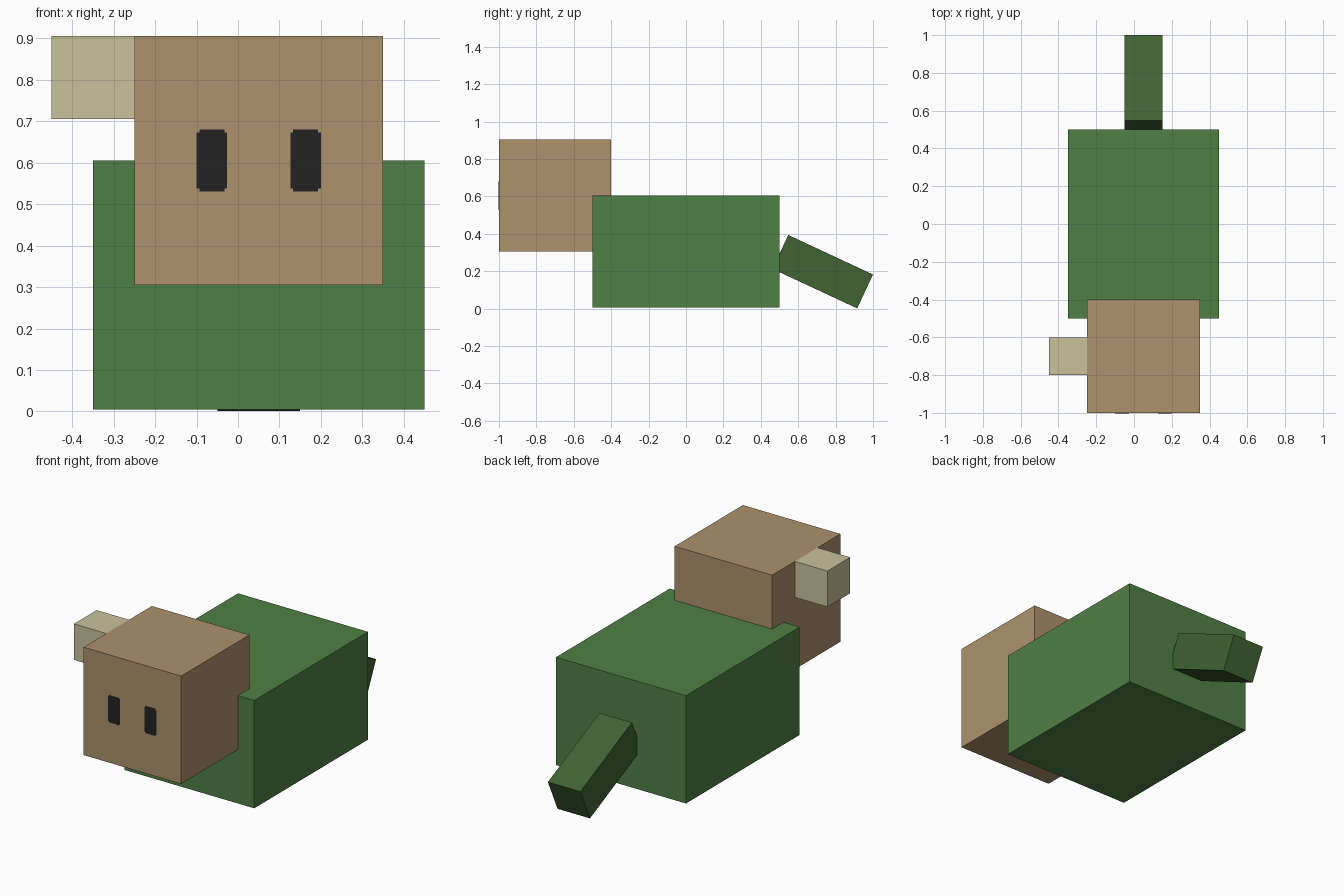
import bpy, bmesh, math
from mathutils import Matrix

if "Cube" in bpy.data.objects:
    bpy.data.objects.remove(bpy.data.objects["Cube"])


def material(name, r, g, b):
    def lin(c):
        c /= 255
        return c / 12.92 if c <= 0.04045 else ((c + 0.055) / 1.055) ** 2.4
    m = bpy.data.materials.new(name)
    m.diffuse_color = (lin(r), lin(g), lin(b), 1)
    m.use_nodes = True
    m.node_tree.nodes["Principled BSDF"].inputs["Base Color"].default_value = m.diffuse_color
    return m


def finish(name, bm, mat, loc, tilt=0):
    bmesh.ops.recalc_face_normals(bm, faces=bm.faces)
    mesh = bpy.data.meshes.new(name)
    bm.to_mesh(mesh)
    bm.free()
    mesh.materials.append(mat)
    ob = bpy.data.objects.new(name, mesh)
    ob.location = loc
    ob.rotation_euler.x = math.radians(tilt)
    bpy.context.collection.objects.link(ob)
    return ob


def box(name, size, loc, mat, tilt=0):
    bm = bmesh.new()
    bmesh.ops.create_cube(bm, size=1, matrix=Matrix.Diagonal((*size, 1)))
    return finish(name, bm, mat, loc, tilt)


def eye(name, x, mat):
    # Thin upright plate with stepped corners
    w, h, n = 0.037, 0.075, 0.007
    quarter = [(w, h - n), (w - n, h - n), (w - n, h)]
    outline = (quarter + [(-a, b) for a, b in reversed(quarter)]
               + [(-a, -b) for a, b in quarter]
               + [(a, -b) for a, b in reversed(quarter)])
    bm = bmesh.new()
    face = bm.faces.new([bm.verts.new((a, 0, b)) for a, b in outline])
    ext = bmesh.ops.extrude_face_region(bm, geom=[face])
    verts = [v for v in ext["geom"] if isinstance(v, bmesh.types.BMVert)]
    bmesh.ops.translate(bm, verts=verts, vec=(0, -0.003, 0))
    return finish(name, bm, mat, (x, -0.999, 0.605))


green = material("leaf green", 80, 128, 69)
dark_green = material("dark green", 64, 99, 52)
tan = material("tan", 173, 146, 108)
cream = material("pale cream", 202, 194, 156)
black = material("eye black", 34, 34, 34)

CX = 0.05  # centre line of the body

# Body and head
box("body", (0.8, 1.0, 0.6), (CX, 0, 0.305), green)
box("head", (0.6, 0.6, 0.6), (CX, -0.7, 0.605), tan)

# Single ear on one side of the head
box("ear", (0.2, 0.2, 0.2), (-0.35, -0.7, 0.805), cream)

# Drooping tail
box("tail", (0.2, 0.5, 0.2), (CX, 0.731, 0.197), dark_green, -25)

# Eyes
for side, label in ((-1, "left"), (1, "right")):
    eye(label + "_eye", CX + side * 0.113, black)
